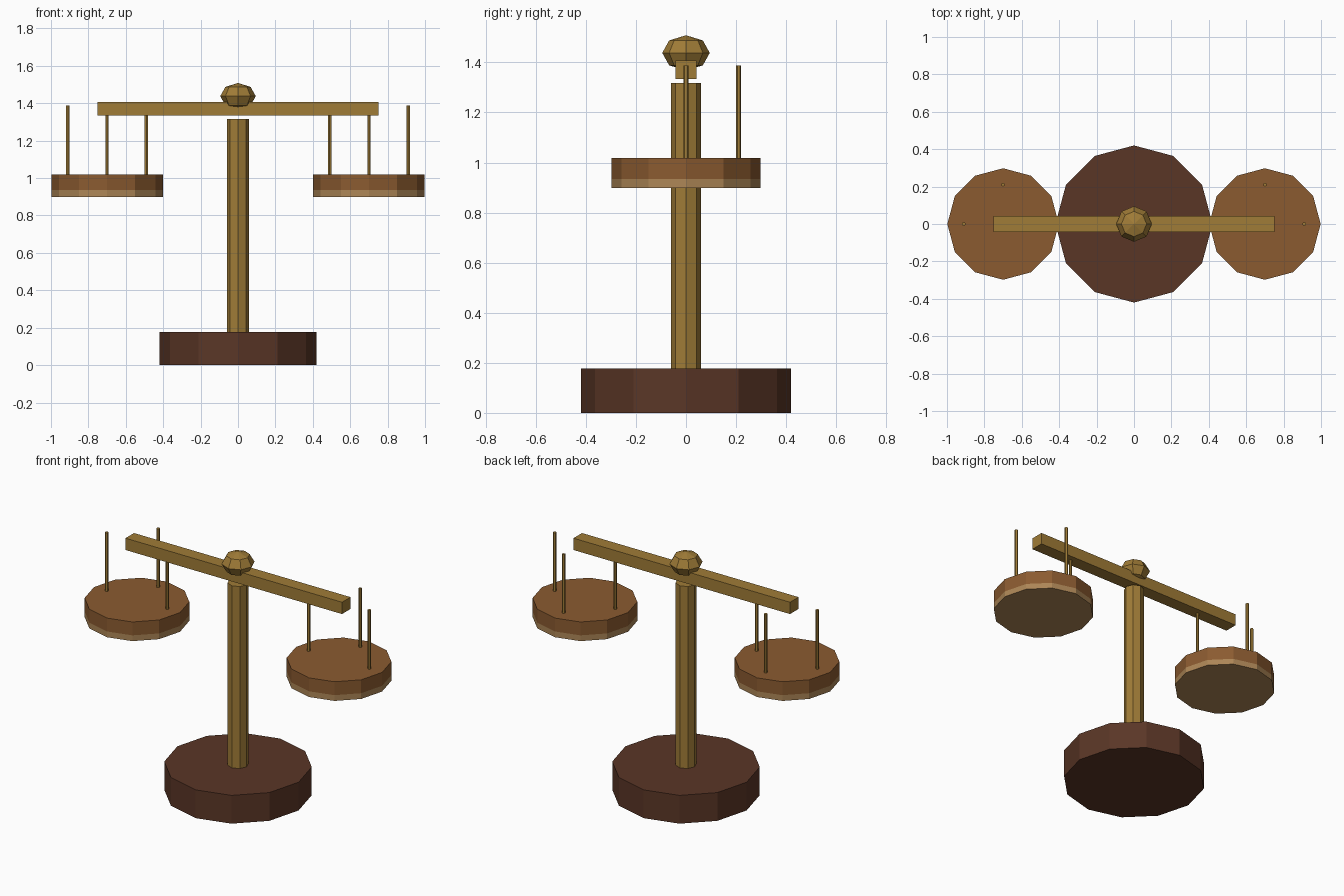
import bpy
import math

if "Cube" in bpy.data.objects:
    bpy.data.objects.remove(bpy.data.objects["Cube"])


def material(name, rgb):
    # 8-bit display colour converted to linear
    lin = [((c / 255 + 0.055) / 1.055) ** 2.4 for c in rgb]
    m = bpy.data.materials.new(name)
    m.diffuse_color = (*lin, 1)
    m.use_nodes = True
    m.node_tree.nodes["Principled BSDF"].inputs["Base Color"].default_value = m.diffuse_color
    return m


dark_wood = material("dark_wood", (90, 54, 38))
brass = material("brass", (160, 124, 55))
brown_wood = material("brown_wood", (139, 91, 48))
tan = material("tan", (173, 134, 86))


def finish(name, mat):
    ob = bpy.context.object
    ob.name = name
    ob.data.materials.append(mat)
    return ob


def prism(name, mat, sides, radius, z0, z1, x=0, y=0):
    bpy.ops.mesh.primitive_cylinder_add(
        vertices=sides, radius=radius, depth=z1 - z0,
        location=(x, y, (z0 + z1) / 2))
    return finish(name, mat)


# Stand
prism("base", dark_wood, 12, 0.42, 0, 0.177)
prism("pole", brass, 8, 0.06, 0.177, 1.317)

# Cross beam
bpy.ops.mesh.primitive_cube_add(size=1, location=(0, 0, 1.371))
bpy.context.object.scale = (1.5, 0.084, 0.074)
finish("beam", brass)

# Squashed knob on the beam
bpy.ops.mesh.primitive_uv_sphere_add(
    segments=8, ring_count=4, radius=0.095, location=(0, 0, 1.438))
bpy.context.object.scale = (1, 1, 0.74)
finish("knob", brass)

# Pans with their hanging rods
for side, sx in (("left", -1), ("right", 1)):
    cx = 0.7 * sx
    prism(side + "_pan_underside", tan, 12, 0.298, 0.899, 0.935, cx)
    prism(side + "_pan", brown_wood, 12, 0.298, 0.935, 1.019, cx)
    for i in range(3):
        a = math.pi / 2 * i
        prism(f"{side}_rod_{i + 1}", brass, 6, 0.01, 1.019, 1.387,
              cx + 0.21 * math.cos(a), 0.21 * math.sin(a))
